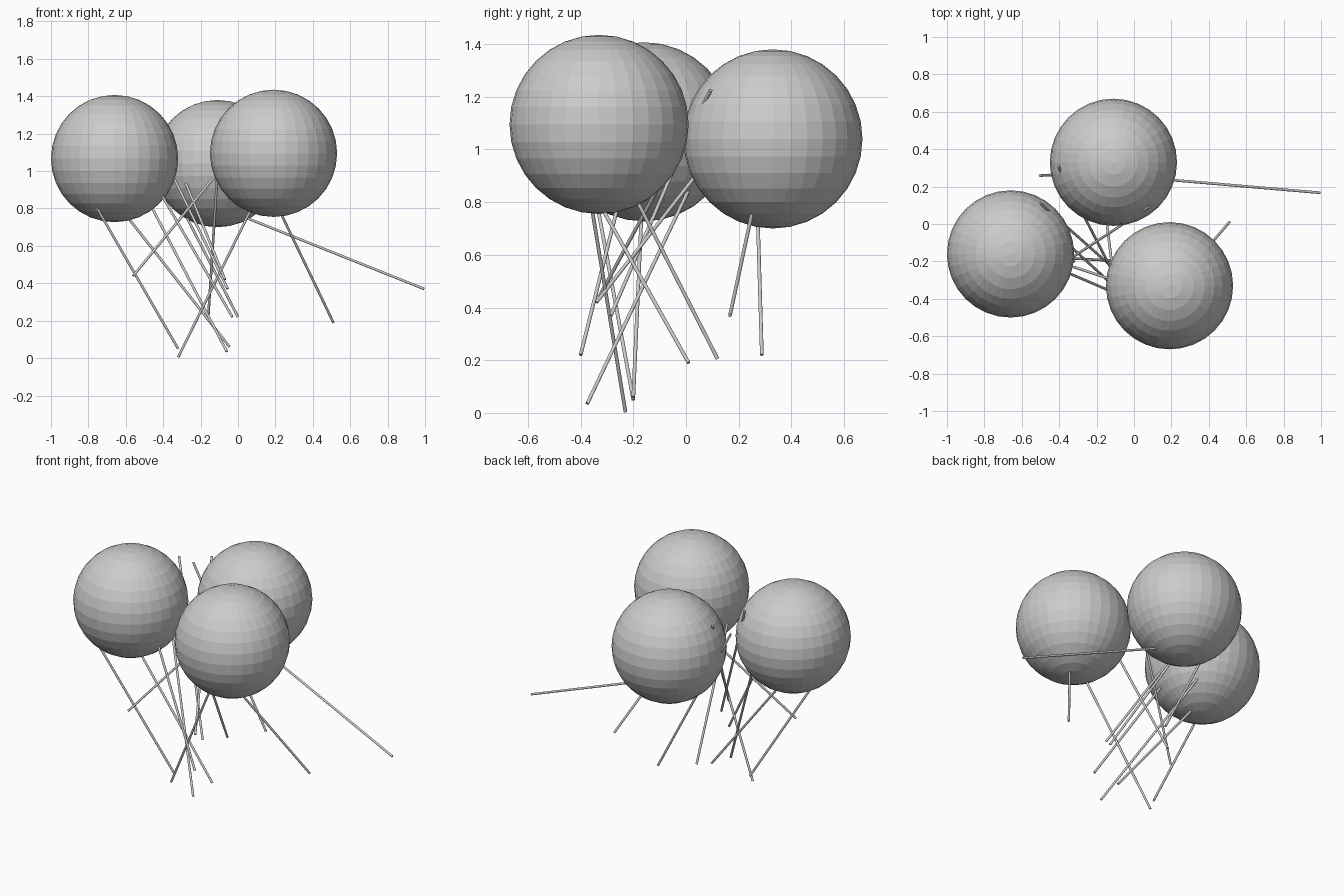
import bpy
from mathutils import Vector

if "Cube" in bpy.data.objects:
    bpy.data.objects.remove(bpy.data.objects["Cube"])

BALL_R, STICK_R, STICK_LEN = 0.34, 0.007, 1.1


def ball(name, centre):
    bpy.ops.mesh.primitive_uv_sphere_add(segments=32, ring_count=16, radius=BALL_R, location=centre)
    bpy.context.object.name = name


def stick(name, foot, slope):
    # foot = lower end, slope = (dx/dz, dy/dz); every stick has the same length
    foot = Vector(foot)
    axis = Vector((slope[0], slope[1], 1)).normalized()
    bpy.ops.mesh.primitive_cylinder_add(vertices=12, radius=STICK_R, depth=STICK_LEN,
                                        location=foot + axis * STICK_LEN / 2)
    ob = bpy.context.object
    ob.name = name
    ob.rotation_mode = 'QUATERNION'
    ob.rotation_quaternion = axis.to_track_quat('Z', 'Y')


# Three large balls
ball("ball_left", (-0.66, -0.16, 1.067))
ball("ball_back", (-0.11, 0.33, 1.04))
ball("ball_right", (0.19, -0.33, 1.095))

# Four sticks pushed into each ball
sticks = {
    "left": [((-0.32, -0.20, 0.05), (-0.577, -0.185)),
             ((-0.06, -0.375, 0.035), (-0.52, 0.475)),
             ((-0.045, -0.20, 0.06), (-0.786, 0.045)),
             ((-0.03, -0.40, 0.22), (-0.58, 0.25)),
             ((-0.055, -0.285, 0.37), (-0.485, 0.43))],
    "back": [((0.995, 0.167, 0.37), (-2.5, 0.215)),
             ((0.0, 0.288, 0.22), (-0.515, -0.03)),
             ((-0.07, -0.34, 0.42), (-0.405, 0.785)),
             ((-0.56, -0.33, 0.44), (0.82, 0.54))],
    "right": [((0.51, 0.01, 0.19), (-0.481, -0.56)),
              ((-0.32, -0.23, 0.005), (0.493, -0.165)),
              ((-0.16, 0.12, 0.205), (0.064, -0.51))],
}
for side, items in sticks.items():
    for i, (foot, slope) in enumerate(items, 1):
        stick(f"stick_{side}_{i}", foot, slope)
